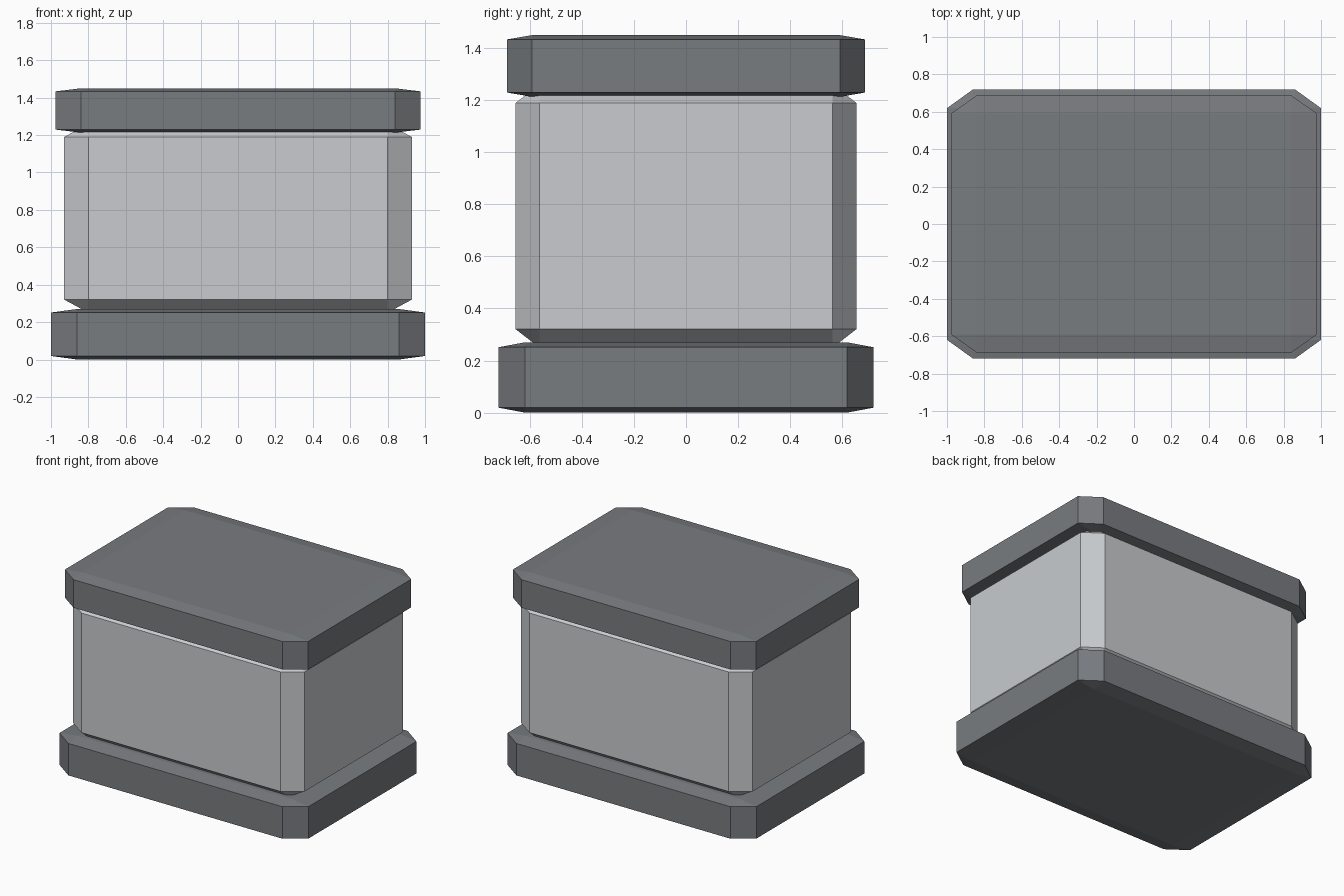
import bpy

default = bpy.data.objects.get("Cube")
if default:
    bpy.data.objects.remove(default, do_unlink=True)


def material(name, rgb):
    mat = bpy.data.materials.new(name)
    mat.use_nodes = True
    mat.diffuse_color = (*rgb, 1)
    mat.node_tree.nodes["Principled BSDF"].inputs["Base Color"].default_value = (*rgb, 1)
    return mat


def chamfered_block(name, half_x, half_y, bottom, top, mat):
    """Box with a bevel proportional to its size along each axis."""
    bpy.ops.mesh.primitive_cube_add(size=2, location=(0, 0, (bottom + top) / 2))
    block = bpy.context.object
    block.name = name
    # The bevel acts before the object scale, so it stretches with the box
    block.scale = (half_x, half_y, (top - bottom) / 2)
    bevel = block.modifiers.new("Chamfer", 'BEVEL')
    bevel.width = 0.14
    bevel.segments = 1
    block.data.materials.append(mat)
    return block


dark_grey = material("dark grey", (0.19, 0.2, 0.215))
light_grey = material("light grey", (0.58, 0.6, 0.62))

# Wide foot, pale box and overhanging lid
chamfered_block("base", 1.0, 0.72, 0, 0.27, dark_grey)
chamfered_block("body", 0.93, 0.655, 0.25, 1.26, light_grey)
chamfered_block("lid", 0.977, 0.688, 1.213, 1.45, dark_grey)
